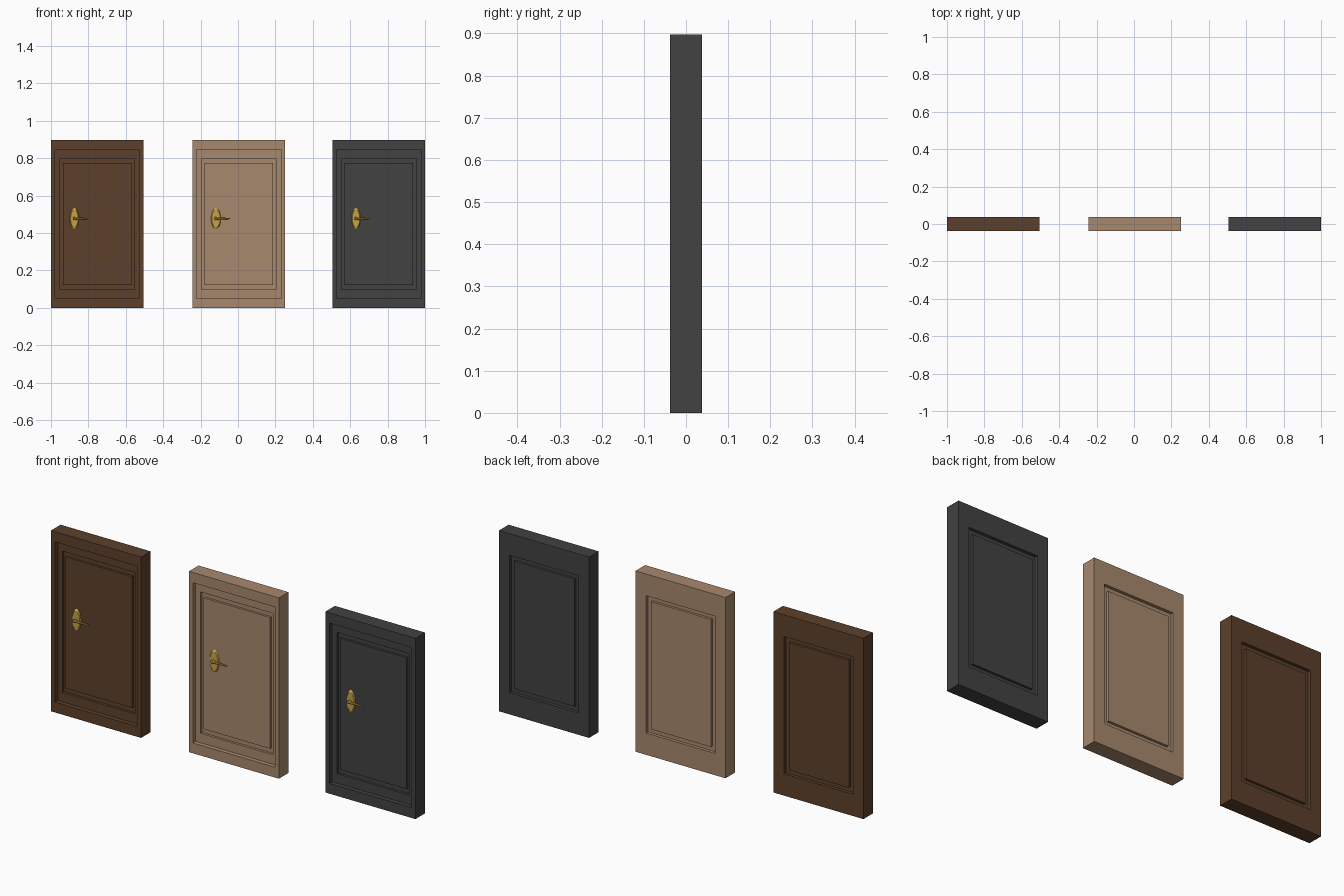
import bpy, bmesh, math
from mathutils import Matrix

if "Cube" in bpy.data.objects:
    bpy.data.objects.remove(bpy.data.objects["Cube"])

HEIGHT, WIDTH = 0.897, 0.494


def material(name, rgb):
    m = bpy.data.materials.new(name)
    m.diffuse_color = (*rgb, 1)
    m.use_nodes = True
    m.node_tree.nodes["Principled BSDF"].inputs["Base Color"].default_value = m.diffuse_color
    return m


brown = material("dark_brown_wood", (0.107, 0.051, 0.025))
tan = material("light_tan_wood", (0.39, 0.25, 0.156))
charcoal = material("charcoal_paint", (0.054, 0.054, 0.054))
brass = material("brass", (0.57, 0.36, 0.06))

# Door section from back panel to front panel: side inset, top/bottom inset, y
SECTION = [
    (0.082, 0.132, 0.034), (0.082, 0.132, 0.022),     # raised back panel
    (0.058, 0.108, 0.022), (0.058, 0.108, 0.0375),    # back groove
    (0.0, 0.0, 0.0375), (0.0, 0.0, -0.0375),          # outer edge
    (0.022, 0.051, -0.0375), (0.022, 0.051, -0.016),  # front frame
    (0.048, 0.098, -0.016), (0.048, 0.098, -0.004),   # front groove
    (0.064, 0.123, -0.004), (0.064, 0.123, -0.015),   # raised front panel
]


def finish(bm, name, mat):
    bmesh.ops.recalc_face_normals(bm, faces=bm.faces)
    mesh = bpy.data.meshes.new(name)
    bm.to_mesh(mesh)
    bm.free()
    mesh.materials.append(mat)
    obj = bpy.data.objects.new(name, mesh)
    bpy.context.collection.objects.link(obj)
    return obj


def door(name, x, mat):
    bm = bmesh.new()
    loops = []
    for ix, iz, y in SECTION:
        w = WIDTH / 2 - ix
        loops.append([bm.verts.new(p) for p in (
            (x - w, y, iz), (x + w, y, iz),
            (x + w, y, HEIGHT - iz), (x - w, y, HEIGHT - iz))])
    for a, b in zip(loops, loops[1:]):
        for i in range(4):
            j = (i + 1) % 4
            bm.faces.new((a[i], a[j], b[j], b[i]))
    bm.faces.new(loops[0])
    bm.faces.new(loops[-1])
    finish(bm, name, mat)


def handle(name, x, z, half_width):
    bm = bmesh.new()
    # oval back plate, slightly domed
    bmesh.ops.create_cone(
        bm, cap_ends=True, segments=16, radius1=1, radius2=0.8, depth=1,
        matrix=Matrix.Translation((x, -0.0165, z))
        @ Matrix.Diagonal((half_width, 0.007, 0.06, 1))
        @ Matrix.Rotation(math.pi / 2, 4, 'X'))
    # short spindle
    bmesh.ops.create_cone(
        bm, cap_ends=True, segments=10, radius1=0.008, radius2=0.007, depth=0.016,
        matrix=Matrix.Translation((x, -0.026, z)) @ Matrix.Rotation(math.pi / 2, 4, 'X'))
    # tapered lever
    bmesh.ops.create_cone(
        bm, cap_ends=True, segments=8, radius1=0.0075, radius2=0.003, depth=0.085,
        matrix=Matrix.Translation((x + 0.034, -0.0295, z))
        @ Matrix.Rotation(math.pi / 2, 4, 'Y'))
    finish(bm, name, brass)


for label, x, mat, hw in (("brown", -0.753, brown, 0.025),
                          ("tan", 0.004, tan, 0.028),
                          ("charcoal", 0.753, charcoal, 0.025)):
    door(label + "_door", x, mat)
    handle(label + "_door_handle", x - 0.122, 0.477, hw)
